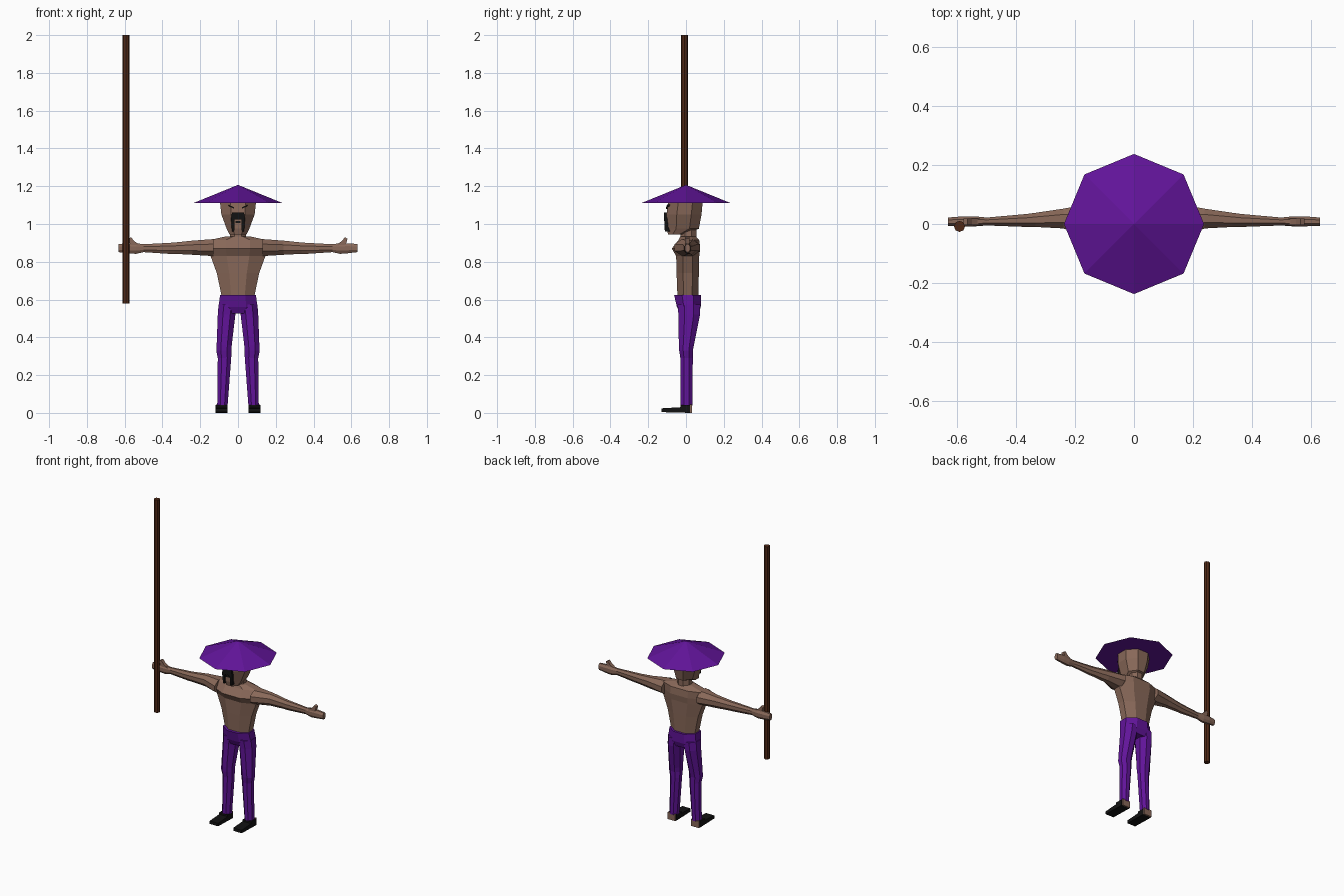
import bpy, bmesh, math
from mathutils import Vector

if "Cube" in bpy.data.objects:
    bpy.data.objects.remove(bpy.data.objects["Cube"])


def mat(name, r, g, b):
    m = bpy.data.materials.new(name)
    m.diffuse_color = (r, g, b, 1)
    m.use_nodes = True
    m.node_tree.nodes["Principled BSDF"].inputs["Base Color"].default_value = m.diffuse_color
    return m


SKIN = mat("skin", .25, .14, .10)
PURPLE = mat("purple_cloth", .12, .007, .32)
WOOD = mat("dark_wood", .08, .022, .008)
BLACK = mat("black", .006, .006, .006)


def finish(name, bm, material, mirror=False):
    bmesh.ops.recalc_face_normals(bm, faces=bm.faces)
    me = bpy.data.meshes.new(name)
    bm.to_mesh(me)
    bm.free()
    me.materials.append(material)
    ob = bpy.data.objects.new(name, me)
    bpy.context.collection.objects.link(ob)
    if mirror:
        md = ob.modifiers.new("mirror", 'MIRROR')
        md.use_mirror_merge = False
    return ob


def loft(name, material, axis, sections, n=8, mirror=False):
    """Skin n-sided rings. axis 'Z': (z, x0, x1, y0, y1); axis 'X': (x, y0, y1, z0, z1)."""
    bm = bmesh.new()
    rings = []
    for pos, a0, a1, b0, b1 in sections:
        ring = []
        for i in range(n):
            t = 2 * math.pi * (i + .5) / n
            k = math.cos(math.pi / n)
            ka = k if n % 4 == 0 else 1 if n == 4 else math.cos(math.pi / 6)
            a = (a0 + a1) / 2 + (a1 - a0) / 2 * math.cos(t) / ka
            b = (b0 + b1) / 2 + (b1 - b0) / 2 * math.sin(t) / (k if n % 4 == 0 else 1)
            ring.append(bm.verts.new((a, b, pos) if axis == 'Z' else (pos, a, b)))
        rings.append(ring)
    for r, s in zip(rings, rings[1:]):
        for i in range(n):
            j = (i + 1) % n
            bm.faces.new((r[i], r[j], s[j], s[i]))
    bm.faces.new(rings[0])
    bm.faces.new(rings[-1])
    return finish(name, bm, material, mirror)


def prism(name, material, pts, depth, mirror=False):
    """Extrude a 3D polygon along the depth vector."""
    bm = bmesh.new()
    f = bm.faces.new([bm.verts.new(p) for p in pts])
    ext = bmesh.ops.extrude_face_region(bm, geom=[f], use_keep_orig=True)
    bmesh.ops.translate(bm, vec=Vector(depth),
                        verts=[v for v in ext['geom'] if isinstance(v, bmesh.types.BMVert)])
    return finish(name, bm, material, mirror)


def cone(name, material, r1, r2, z0, z1, x=0, y=0, n=8):
    bm = bmesh.new()
    bmesh.ops.create_cone(bm, cap_ends=True, segments=n, radius1=r1, radius2=r2, depth=z1 - z0)
    bmesh.ops.translate(bm, verts=bm.verts, vec=(x, y, (z0 + z1) / 2))
    bmesh.ops.remove_doubles(bm, verts=bm.verts, dist=1e-5)
    return finish(name, bm, material)


# Hat and staff
cone("straw_hat", PURPLE, .238, 0, 1.11, 1.207)
cone("staff", WOOD, .019, .019, .58, 2.0, -.593, -.008)

# Bare torso, neck and head
loft("torso", SKIN, 'Z', [
    (.61, -.085, .085, -.045, .065),
    (.74, -.112, .112, -.05, .068),
    (.83, -.145, .145, -.052, .07),
    (.87, -.156, .156, -.075, .075),
    (.915, -.152, .152, -.04, .07),
    (.935, -.06, .06, -.03, .05)])
loft("neck", SKIN, 'Z', [
    (.90, -.045, .045, -.03, .055),
    (1.0, -.04, .04, -.03, .055)])
loft("head", SKIN, 'Z', [
    (.945, -.045, .045, -.095, -.01),
    (.975, -.06, .06, -.102, .068),
    (1.05, -.088, .088, -.103, .082),
    (1.112, -.095, .095, -.095, .088)])

# Drooping moustache, mouth and slanted brows
D = (0, .03, 0)
prism("moustache", BLACK, [(-.037, -.116, 1.025), (.037, -.116, 1.025),
                           (.032, -.116, 1.062), (-.032, -.116, 1.062)], D)
prism("moustache_end", BLACK, [(.018, -.114, 1.03), (.037, -.116, 1.03),
                               (.032, -.112, .96), (.02, -.112, .96)], D, True)
prism("mouth", BLACK, [(-.014, -.106, 1.005), (.014, -.106, 1.005),
                       (.014, -.106, 1.016), (-.014, -.106, 1.016)], D)
prism("brow", BLACK, [(.02, -.105, 1.08), (.05, -.10, 1.095),
                      (.05, -.10, 1.102), (.02, -.105, 1.088)], D, True)

# Outstretched arms with hands and thumbs
loft("arm", SKIN, 'X', [
    (.13, -.06, .073, .83, .92),
    (.24, -.015, .052, .837, .912),
    (.335, -.01, .038, .842, .902),
    (.365, -.01, .034, .842, .90),
    (.50, -.005, .022, .851, .893),
    (.54, -.008, .026, .842, .898),
    (.58, -.008, .026, .845, .898),
    (.632, -.006, .022, .851, .894)], 8, True)
prism("thumb", SKIN, [(.515, -.004, .885), (.57, -.004, .89), (.58, -.004, .922),
                      (.566, -.004, .93), (.55, -.004, .91)], (0, .022, 0), True)

# Trousers: hips and two legs
loft("trouser_hips", PURPLE, 'Z', [
    (.525, -.085, .085, -.03, .065),
    (.56, -.103, .103, -.048, .078),
    (.625, -.095, .095, -.063, .08)])
loft("trouser_leg", PURPLE, 'Z', [
    (.04, .055, .11, -.028, .034),
    (.29, .036, .107, -.03, .036),
    (.33, .034, .115, -.036, .036),
    (.36, .033, .113, -.038, .042),
    (.52, .014, .107, -.04, .074),
    (.575, .005, .103, -.045, .076)], 8, True)

# Feet: black shoe with bare heel
prism("shoe", BLACK, [(.056, .022, 0), (.056, -.13, .004), (.056, -.13, .024),
                      (.056, -.03, .03), (.056, -.03, .042), (.056, .022, .042)],
      (.062, 0, 0), True)
prism("heel", SKIN, [(.058, .022, 0), (.058, .031, 0), (.058, .031, .045), (.058, .022, .045)],
      (.058, 0, 0), True)
